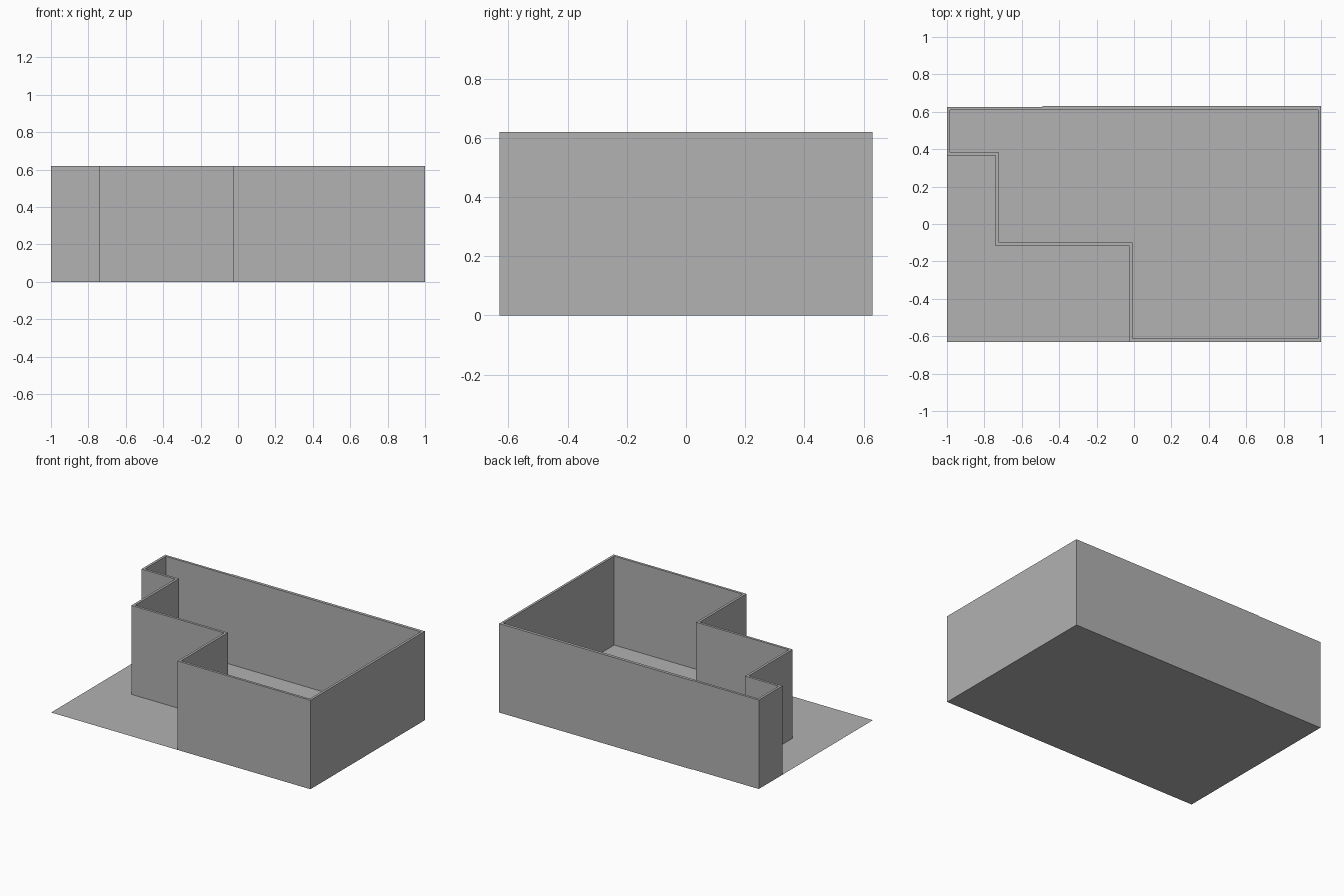
import bpy, bmesh
from mathutils import Vector

cube = bpy.data.objects.get("Cube")
if cube:
    bpy.data.objects.remove(cube, do_unlink=True)

HEIGHT, THICK = 0.62, 0.017
FRONT, BACK, BACK_STEP = -0.63, 0.626, 0.63

grey = bpy.data.materials.new("plain grey")
grey.use_nodes = True
colour = (0.445, 0.445, 0.445, 1)
grey.diffuse_color = colour
grey.node_tree.nodes["Principled BSDF"].inputs["Base Color"].default_value = colour


def add_object(name, bm):
    bmesh.ops.recalc_face_normals(bm, faces=bm.faces)
    mesh = bpy.data.meshes.new(name)
    bm.to_mesh(mesh)
    bm.free()
    mesh.materials.append(grey)
    obj = bpy.data.objects.new(name, mesh)
    bpy.context.collection.objects.link(obj)
    return obj


def inset(points, distance):
    """Mitred inward offset of a counter-clockwise, right-angled outline."""
    result = []
    for i, p in enumerate(points):
        before = (p - points[i - 1]).normalized()
        after = (points[(i + 1) % len(points)] - p).normalized()
        normals = Vector((-before.y, before.x)) + Vector((-after.y, after.x))
        result.append(p + normals * distance)
    return result


# Perimeter walls: stepped outline with an open top and bottom
outer = [Vector(p) for p in (
    (-1, BACK), (-1, 0.365), (-0.74, 0.365), (-0.74, -0.117),
    (-0.025, -0.117), (-0.025, FRONT), (1, FRONT), (1, BACK))]
inner = inset(outer, THICK)
bm = bmesh.new()
loops = [[bm.verts.new((p.x, p.y, z)) for p in ring]
         for ring, z in ((outer, 0), (outer, HEIGHT), (inner, HEIGHT), (inner, 0))]
for low, high in zip(loops, loops[1:]):
    for i in range(len(low)):
        j = (i + 1) % len(low)
        bm.faces.new((low[i], low[j], high[j], high[i]))
add_object("perimeter_walls", bm)

# Slightly proud section of the back wall
bm = bmesh.new()
x0, x1 = -0.49, 1
bmesh.ops.create_cube(bm, size=1)
for v in bm.verts:
    v.co = (x1 if v.co.x > 0 else x0,
            BACK_STEP if v.co.y > 0 else BACK,
            HEIGHT if v.co.z > 0 else 0)
add_object("back_wall_facing", bm)

# Floor sheet covering the whole rectangular plot
bm = bmesh.new()
bm.faces.new([bm.verts.new((x, y, 0)) for x, y in
              ((-1, FRONT), (1, FRONT), (1, BACK), (-1, BACK))])
add_object("floor_sheet", bm)
